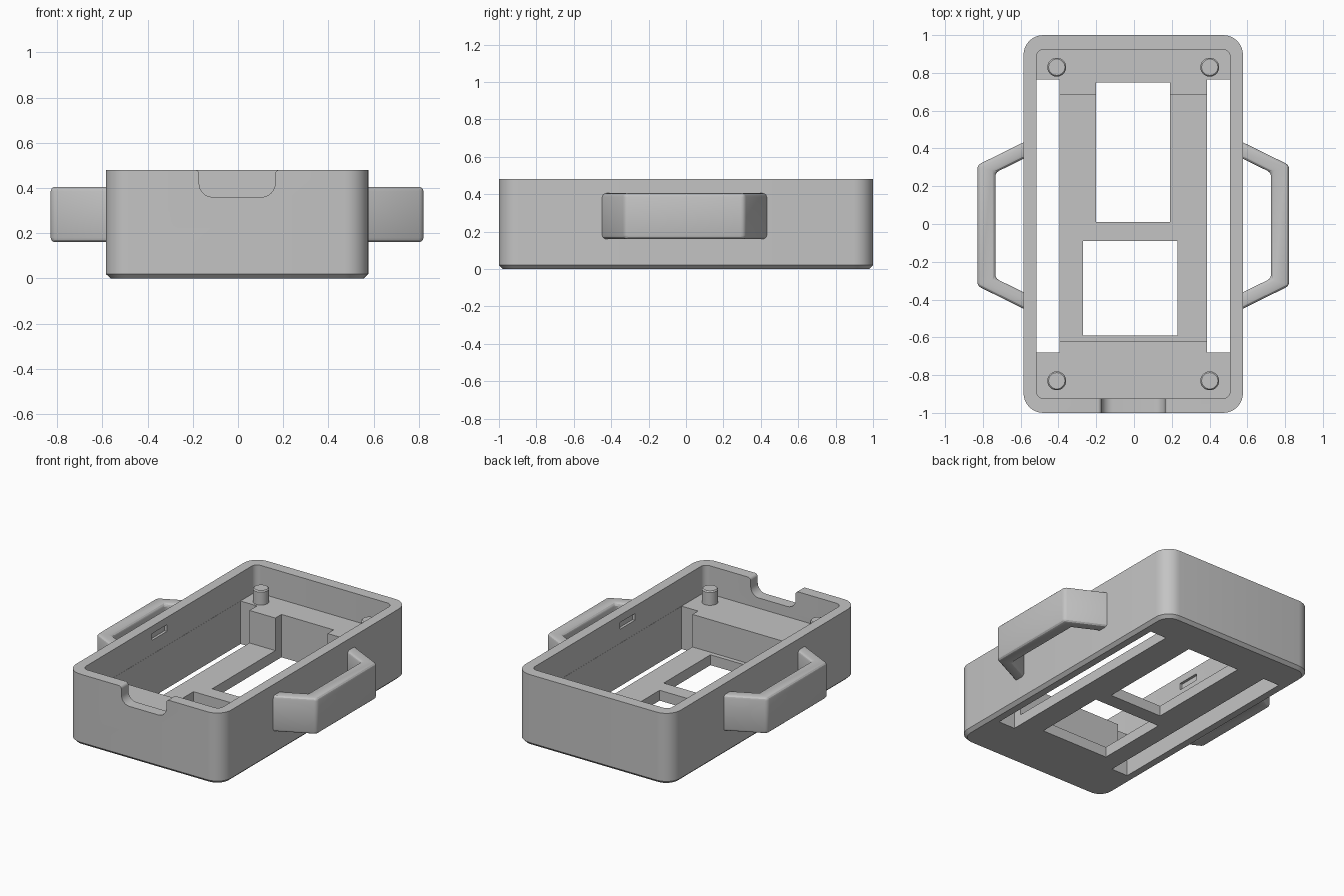
import bpy, bmesh
from math import sin, cos, radians

if "Cube" in bpy.data.objects:
    bpy.data.objects.remove(bpy.data.objects["Cube"])

OFF = -0.004  # small sideways offset of the whole casing

grey = bpy.data.materials.new("light_grey")
grey.use_nodes = True
grey.diffuse_color = (0.55, 0.55, 0.55, 1)
grey.node_tree.nodes["Principled BSDF"].inputs["Base Color"].default_value = grey.diffuse_color


def arc(cx, cy, r, a0, a1, n=8):
    angles = [radians(a0 + (a1 - a0) * i / n) for i in range(n + 1)]
    return [(cx + r * cos(a), cy + r * sin(a)) for a in angles]


def rounded_rect(hx, hy, r):
    pts = []
    for k, (sx, sy) in enumerate([(1, 1), (-1, 1), (-1, -1), (1, -1)]):
        pts += arc(OFF + sx * (hx - r), sy * (hy - r), r, 90 * k, 90 * k + 90)
    return pts


def loft(name, rings):
    """Closed solid through rings of equal length, capped at both ends."""
    bm = bmesh.new()
    loops = [[bm.verts.new(p) for p in ring] for ring in rings]
    n = len(loops[0])
    for a, b in zip(loops, loops[1:]):
        for i in range(n):
            j = (i + 1) % n
            bm.faces.new((a[i], a[j], b[j], b[i]))
    bm.faces.new(loops[0][::-1])
    bm.faces.new(loops[-1])
    bmesh.ops.recalc_face_normals(bm, faces=bm.faces[:])
    mesh = bpy.data.meshes.new(name)
    bm.to_mesh(mesh)
    bm.free()
    mesh.materials.append(grey)
    ob = bpy.data.objects.new(name, mesh)
    bpy.context.collection.objects.link(ob)
    return ob


def flat(pts, z):
    return [(x, y, z) for x, y in pts]


def block(name, x0, x1, y0, y1, z0, z1):
    pts = [(x0, y0), (x1, y0), (x1, y1), (x0, y1)]
    return loft(name, [flat(pts, z0), flat(pts, z1)])


def apply_all(ob):
    bpy.ops.object.select_all(action='DESELECT')
    ob.select_set(True)
    bpy.context.view_layer.objects.active = ob
    for m in list(ob.modifiers):
        bpy.ops.object.modifier_apply(modifier=m.name)
    bpy.ops.object.shade_smooth_by_angle(angle=radians(25))


# Casing: rounded block with a chamfered bottom edge
casing = loft("casing", [
    flat(rounded_rect(0.56, 0.98, 0.085), 0),
    flat(rounded_rect(0.581, 1.0, 0.105), 0.02),
    flat(rounded_rect(0.581, 1.0, 0.105), 0.48)])

# Cutters: upper cavity, lower well, floor windows
inner = rounded_rect(0.513, 0.925, 0.04)
cutters = [
    loft("cavity_cutter", [flat(inner, 0.29), flat(inner, 0.6)]),
    block("well_cutter", -0.45, 0.45, -0.62, 0.685, 0.07, 0.55),
    block("rear_window_cutter", -0.2, 0.19, 0.01, 0.75, -0.1, 0.55),
    block("front_window_cutter", -0.27, 0.23, -0.59, -0.09, -0.1, 0.5)]

# Long side slots and shallow wall recesses
for s in (-1, 1):
    a, b = sorted((OFF + s * 0.39, OFF + s * 0.512))
    cutters.append(block("slot_cutter", a, b, -0.68, 0.765, -0.1, 0.54))
    a, b = sorted((OFF + s * 0.48, OFF + s * 0.53))
    cutters.append(block("recess_cutter", a, b, -0.18, -0.02, 0.385, 0.43))

# Rounded notch in the front wall
half = arc(0.108, 0.42, 0.06, -90, 0) + arc(0.188, 0.46, 0.02, 180, 90) + [(0.188, 0.6)]
notch = half + [(-x, z) for x, z in reversed(half)]
cutters.append(loft("notch_cutter", [[(x + OFF, y, z) for x, z in notch] for y in (-1.1, -0.85)]))

for c in cutters:
    m = casing.modifiers.new("cut", 'BOOLEAN')
    m.operation = 'DIFFERENCE'
    m.solver = 'EXACT'
    m.object = c
apply_all(casing)
for c in cutters:
    bpy.data.objects.remove(c)

# Carry handles on both sides
outer = [(0.516, 0.472), (0.825, 0.32)]
inside = [(0.73, 0.28), (0.516, 0.385)]
upper = outer + inside
profile = outer + [(x, -y) for x, y in reversed(outer)]
profile += [(x, -y) for x, y in reversed(inside)] + inside
for name, s in (("handle_right", -1), ("handle_left", 1)):
    pts = [(OFF + s * x, y - 0.008) for x, y in profile]
    handle = loft(name, [flat(pts, 0.16), flat(pts, 0.405)])
    m = handle.modifiers.new("bevel", 'BEVEL')
    m.width = 0.02
    m.segments = 3
    m.limit_method = 'ANGLE'
    apply_all(handle)

# Locating pegs on the end platforms
for x in (-0.405, 0.405):
    for y in (-0.83, 0.83):
        rings = [flat(arc(x + OFF, y, r, 0, 348.75, 31), z)
                 for r, z in ((0.05, 0.26), (0.05, 0.377), (0.043, 0.385))]
        apply_all(loft("peg", rings))
